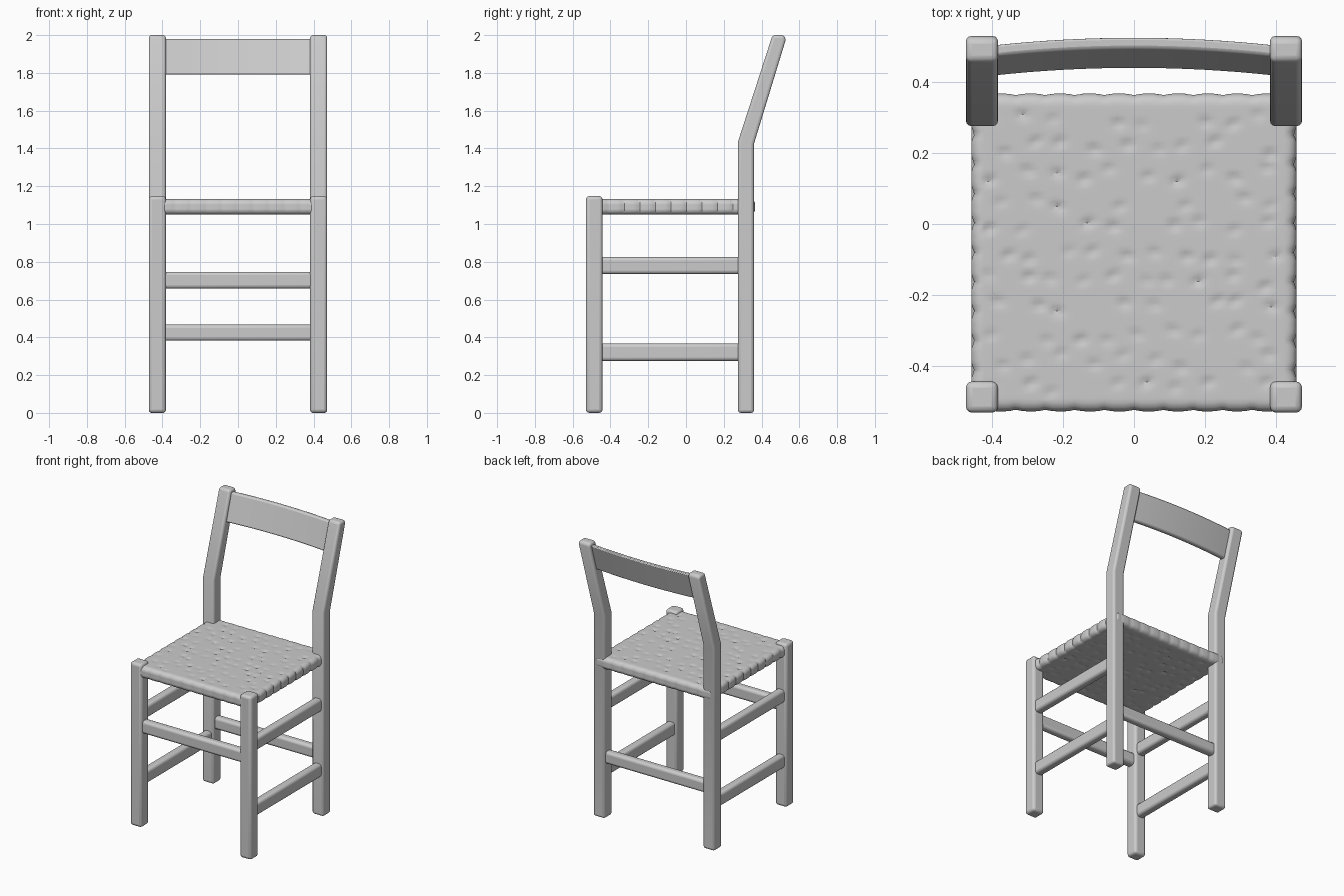
import bpy, bmesh, math, random
from mathutils import Vector

if "Cube" in bpy.data.objects:
    bpy.data.objects.remove(bpy.data.objects["Cube"])

random.seed(4)


def finish(name, bm, bevel=0.0, segments=3):
    bmesh.ops.recalc_face_normals(bm, faces=bm.faces)
    mesh = bpy.data.meshes.new(name)
    bm.to_mesh(mesh)
    bm.free()
    ob = bpy.data.objects.new(name, mesh)
    bpy.context.collection.objects.link(ob)
    bpy.ops.object.select_all(action='DESELECT')
    ob.select_set(True)
    bpy.context.view_layer.objects.active = ob
    if bevel:
        mod = ob.modifiers.new("Rounded edges", 'BEVEL')
        mod.width, mod.segments = bevel, segments
        mod.limit_method = 'ANGLE'
        mod.angle_limit = math.radians(35)
    bpy.ops.object.shade_smooth_by_angle(angle=math.radians(35))
    return ob


def box(name, x, y, z, bevel):
    """Rounded bar spanning the given (min, max) ranges."""
    bm = bmesh.new()
    bmesh.ops.create_cube(bm, size=1)
    for v in bm.verts:
        v.co = [r[0] if c < 0 else r[1] for c, r in zip(v.co, (x, y, z))]
    return finish(name, bm, bevel)


def span(side, a, b):
    return tuple(sorted((side * a, side * b)))


def back_post(name, x):
    """Side profile with a backward kink, extruded across x."""
    profile = [(0.275, 0), (0.36, 0), (0.36, 1.425), (0.528, 1.975),
               (0.52, 2.0), (0.458, 2.0), (0.275, 1.435)]
    bm = bmesh.new()
    face = bm.faces.new([bm.verts.new((x[0], y, z)) for y, z in profile])
    ext = bmesh.ops.extrude_face_region(bm, geom=[face])
    for v in ext["geom"]:
        if isinstance(v, bmesh.types.BMVert):
            v.co.x = x[1]
    return finish(name, bm, 0.015)


# Legs, posts and side stretchers, both sides
for side, label in ((-1, "left"), (1, "right")):
    leg_x = span(side, 0.382, 0.472)
    box("front_leg_" + label, leg_x, (-0.53, -0.442), (0, 1.148), 0.018)
    back_post("back_post_" + label, leg_x)
    rail_x = span(side, 0.398, 0.456)
    box("upper_side_stretcher_" + label, rail_x, (-0.46, 0.30), (0.735, 0.825), 0.018)
    box("lower_side_stretcher_" + label, rail_x, (-0.46, 0.30), (0.275, 0.367), 0.018)

# Front and back stretchers
box("front_stretcher", (-0.4, 0.4), (-0.515, -0.457), (0.658, 0.747), 0.018)
box("back_stretcher", (-0.4, 0.4), (0.289, 0.347), (0.382, 0.467), 0.018)

# Curved backrest slat, tilted with the posts
bm = bmesh.new()
bmesh.ops.create_cube(bm, size=1)
across = [e for e in bm.edges if abs(e.verts[0].co.x - e.verts[1].co.x) > 0.5]
bmesh.ops.subdivide_edges(bm, edges=across, cuts=15)
for v in bm.verts:
    x, y, z = v.co
    height = 1.885 + z * 0.187
    bow = 0.022 * (1 - (2 * x) ** 2)
    v.co = (x * 0.8, 0.32 + 0.305 * (height - 1.43) + bow + y * 0.032, height)
finish("backrest_slat", bm, 0.008, 2)

# Woven seat: rounded slab with dimples above and below and wrapped cords at the edges
half, centre, radius = Vector((0.457, 0.446, 0.041)), Vector((0, -0.08, 1.091)), 0.03
core = half - Vector((radius,) * 3)
dimples = []
for row in range(11):
    for col in range(10):
        if random.random() < 0.9:
            dimples.append((-0.39 + 0.083 * (col + 0.3 * (row % 2)) + random.uniform(-0.02, 0.02),
                            -0.38 + 0.075 * row + random.uniform(-0.02, 0.02),
                            random.uniform(0.005, 0.01), random.uniform(-0.6, 0.6)))
bm = bmesh.new()
bmesh.ops.create_cube(bm, size=2)
bmesh.ops.subdivide_edges(bm, edges=bm.edges[:], cuts=75, use_grid_fill=True)
for v in bm.verts:
    p = Vector(a * b for a, b in zip(v.co, half))
    q = Vector(max(-c, min(c, a)) for a, c in zip(p, core))
    p = q + (p - q).normalized() * radius
    if abs(p.z) > half.z - 0.004:
        sink = 0
        for dx, dy, depth, turn in dimples:
            u, w = p.x - dx, p.y - dy
            if abs(u) < 0.04 and abs(w) < 0.04:
                d2 = ((u + turn * w) / 0.015) ** 2 + (w / 0.011) ** 2
                sink = max(sink, depth * math.exp(-d2))
        p.z -= math.copysign(sink, p.z)
    if abs(p.x) > core.x:
        groove = abs(math.cos(math.pi * p.y / 0.083)) ** 8
        p.x -= math.copysign(0.008 * groove, p.x)
    if abs(p.y) > core.y:
        groove = abs(math.cos(math.pi * p.x / 0.083)) ** 8
        p.y -= math.copysign(0.004 * groove, p.y)
    v.co = p + centre
finish("woven_seat", bm)
